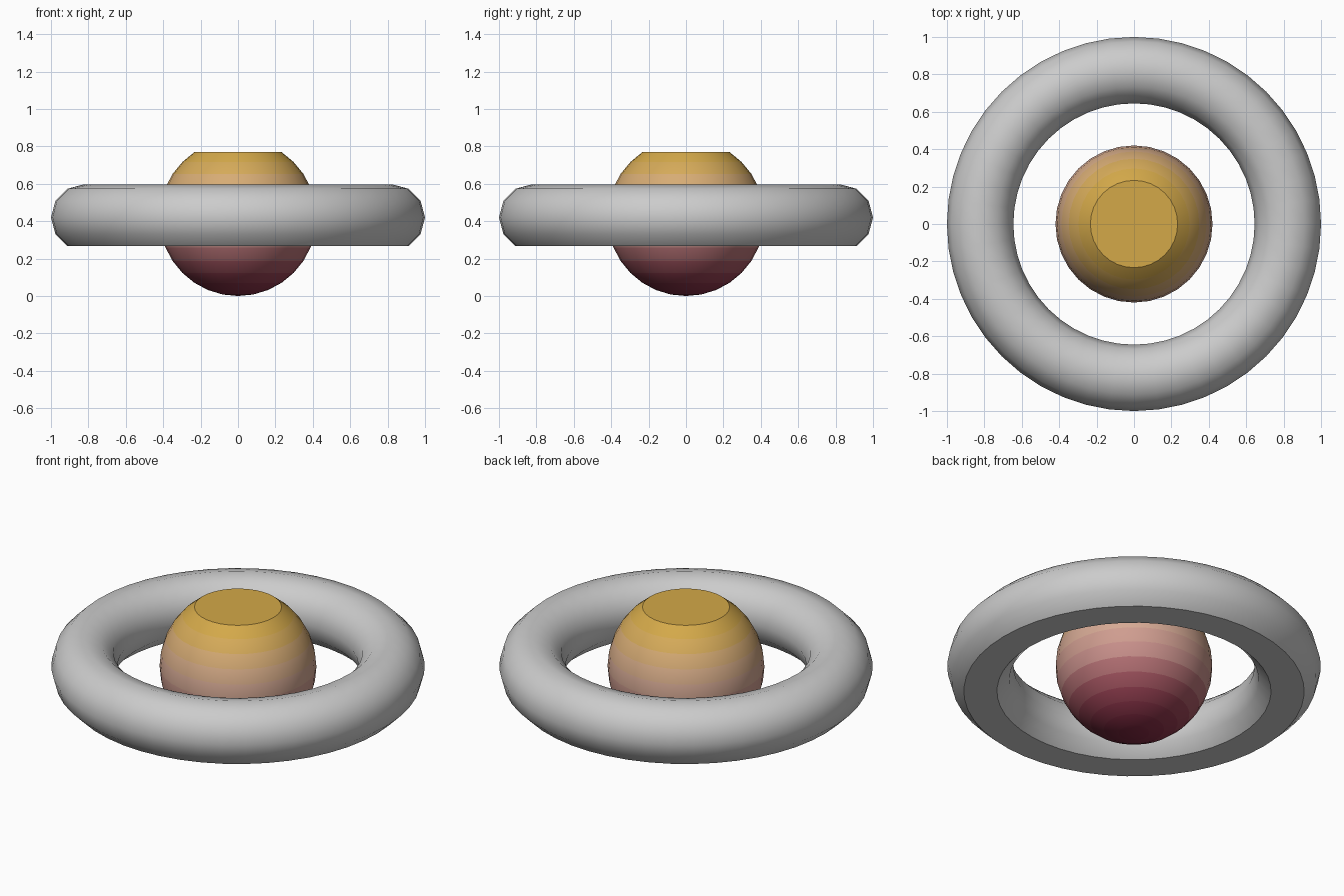
import bpy, bmesh, math

if "Cube" in bpy.data.objects:
    bpy.data.objects.remove(bpy.data.objects["Cube"])

CENTRE_Z = 0.42


def cut_and_close(ob, doomed, close):
    """Delete the vertices picked by doomed(v) and close the opening flat."""
    bm = bmesh.new()
    bm.from_mesh(ob.data)
    bmesh.ops.delete(bm, geom=[v for v in bm.verts if doomed(v)], context='VERTS')
    close(bm, [e for e in bm.edges if e.is_boundary])
    bmesh.ops.recalc_face_normals(bm, faces=bm.faces)
    bm.to_mesh(ob.data)
    bm.free()


def smooth(ob):
    bpy.ops.object.select_all(action='DESELECT')
    ob.select_set(True)
    bpy.context.view_layer.objects.active = ob
    bpy.ops.object.shade_smooth_by_angle(angle=math.radians(37))


# Ring with a flat underside
MINOR = 0.1775
bpy.ops.mesh.primitive_torus_add(major_segments=48, minor_segments=12,
                                 major_radius=1 - MINOR, minor_radius=MINOR,
                                 location=(0, 0, CENTRE_Z))
ring = bpy.context.object
ring.name = "outer_ring"
cut_and_close(ring, lambda v: v.co.z < -0.95 * MINOR,
              lambda bm, edges: bmesh.ops.bridge_loops(bm, edges=edges))
smooth(ring)

# Ball with a flat top
R = 0.42
bpy.ops.mesh.primitive_uv_sphere_add(segments=32, ring_count=16, radius=R,
                                     location=(0, 0, CENTRE_Z))
ball = bpy.context.object
ball.name = "centre_ball"
cut_and_close(ball, lambda v: v.co.z > R * math.cos(math.radians(30)),
              lambda bm, edges: bmesh.ops.holes_fill(bm, edges=edges, sides=0))

# Vertical colour fade, one material per band of faces (height, sRGB)
STOPS = [(0.0, (0.50, 0.17, 0.26)), (0.12, (0.60, 0.28, 0.34)),
         (0.30, (0.78, 0.56, 0.54)), (0.48, (0.84, 0.67, 0.58)),
         (0.60, (0.84, 0.67, 0.48)), (0.72, (0.83, 0.66, 0.30)),
         (0.80, (0.82, 0.65, 0.28))]


def fade(z):
    for (z0, a), (z1, b) in zip(STOPS, STOPS[1:]):
        if z <= z1:
            t = max(0, (z - z0) / (z1 - z0))
            return [(p + (q - p) * t) ** 2.2 for p, q in zip(a, b)]
    return [c ** 2.2 for c in STOPS[-1][1]]


bands = {}
for face in ball.data.polygons:
    key = round(face.center.z, 2)
    if key not in bands:
        mat = bpy.data.materials.new("ball_band")
        mat.diffuse_color = (*fade(face.center.z + CENTRE_Z), 1)
        mat.use_nodes = True
        mat.node_tree.nodes["Principled BSDF"].inputs["Base Color"].default_value = mat.diffuse_color
        bands[key] = len(ball.data.materials)
        ball.data.materials.append(mat)
    face.material_index = bands[key]
smooth(ball)
